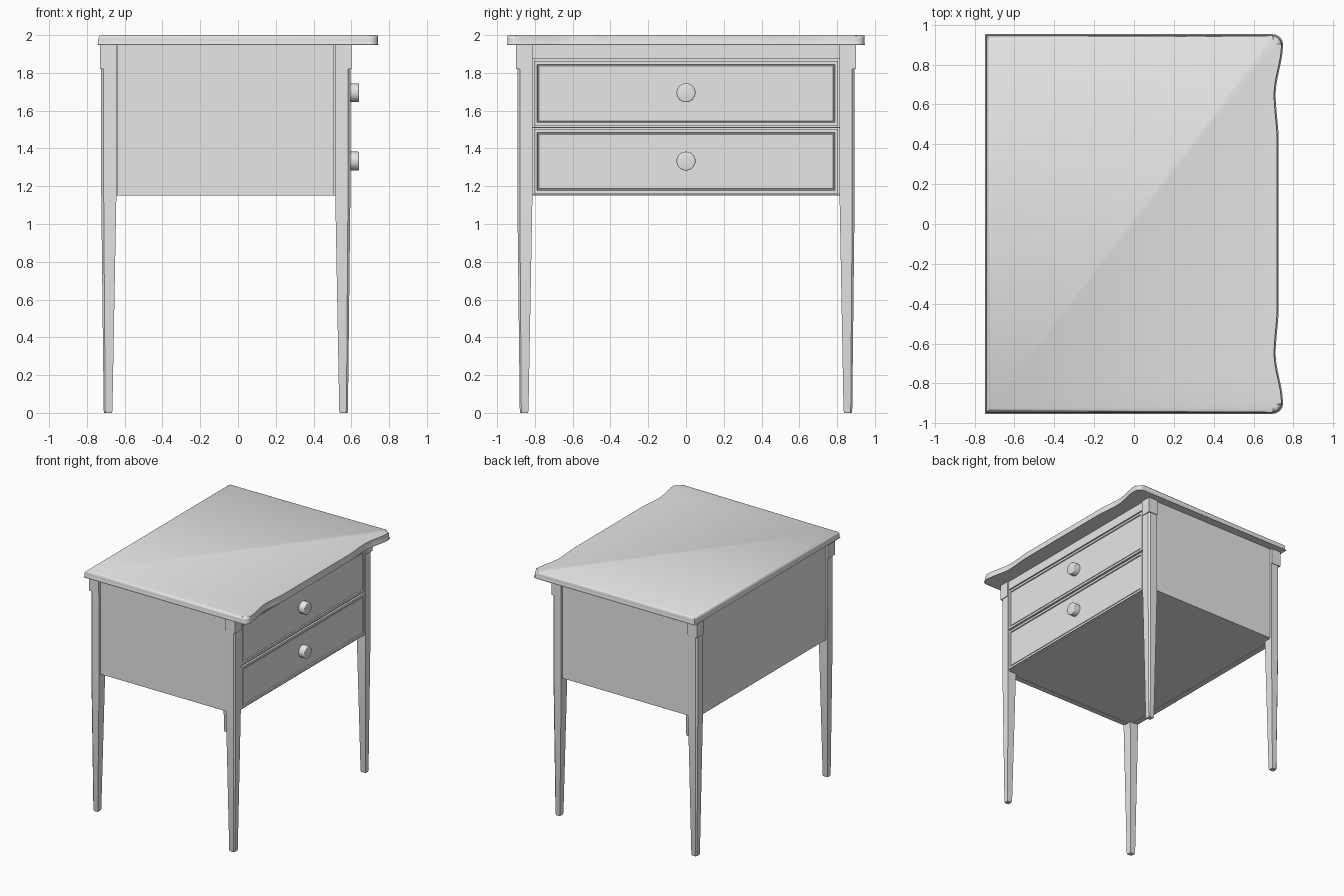
import bpy, bmesh, math
from mathutils import Matrix, Vector

if "Cube" in bpy.data.objects:
    bpy.data.objects.remove(bpy.data.objects["Cube"])

grey = bpy.data.materials.new("plain grey")
grey.use_nodes = True
grey.diffuse_color = (0.8, 0.8, 0.8, 1)
grey.node_tree.nodes["Principled BSDF"].inputs["Base Color"].default_value = (0.8, 0.8, 0.8, 1)


def finish(bm, name, angle=30):
    bmesh.ops.recalc_face_normals(bm, faces=bm.faces)
    mesh = bpy.data.meshes.new(name)
    bm.to_mesh(mesh)
    bm.free()
    mesh.materials.append(grey)
    ob = bpy.data.objects.new(name, mesh)
    bpy.context.collection.objects.link(ob)
    bpy.ops.object.select_all(action="DESELECT")
    ob.select_set(True)
    bpy.context.view_layer.objects.active = ob
    bpy.ops.object.shade_smooth_by_angle(angle=math.radians(angle))
    return ob


def add_box(bm, lo, hi):
    lo, hi = Vector(lo), Vector(hi)
    m = Matrix.Translation((lo + hi) / 2) @ Matrix.Diagonal((*(hi - lo), 1))
    return bmesh.ops.create_cube(bm, size=1, matrix=m)["verts"]


def box(name, lo, hi):
    bm = bmesh.new()
    add_box(bm, lo, hi)
    return finish(bm, name)


def loft(bm, rings):
    loops = [[bm.verts.new(p) for p in ring] for ring in rings]
    for a, b in zip(loops, loops[1:]):
        for i in range(len(a)):
            j = (i + 1) % len(a)
            bm.faces.new((a[i], a[j], b[j], b[i]))
    bm.faces.new(loops[0])
    bm.faces.new(loops[-1])


# Table top: straight back, wavy front edge, rounded front corners
def front_edge(y):
    keys = [(0, 0.718), (0.42, 0.718), (0.65, 0.703), (0.9, 0.74)]
    for (y0, x0), (y1, x1) in zip(keys, keys[1:]):
        if y <= y1:
            t = (y - y0) / (y1 - y0)
            return x0 + (x1 - x0) * t * t * (3 - 2 * t)


half = [(front_edge(y), y) for y in [0.42 + 0.03 * i for i in range(16)]]
half += [(0.695 + 0.045 * math.cos(a), 0.9 + 0.045 * math.sin(a))
         for a in [math.pi / 2 * i / 8 for i in range(9)]]
half.append((-0.74, 0.945))
outline = half + [(x, -y) for x, y in reversed(half)]
bm = bmesh.new()
loft(bm, [[(x, y, z) for x, y in outline] for z in (1.947, 2.0)])
for z, size, steps in ((2.0, 0.022, 5), (1.947, 0.008, 2)):
    rim = [e for e in bm.edges if all(abs(v.co.z - z) < 1e-4 for v in e.verts)]
    bmesh.ops.bevel(bm, geom=rim, offset=size, segments=steps, profile=0.5,
                    affect="EDGES", clamp_overlap=False)
finish(bm, "table_top", 40)


# Legs: square head, then a tapering shaft with a chamfered outer corner
def leg(name, cx, cy, sx, sy):
    bm = bmesh.new()
    add_box(bm, (cx - 0.043, cy - 0.043, 1.82), (cx + 0.043, cy + 0.043, 1.95))
    rings = []
    for z, inner, outer, cut in ((1.82, 0.043, 0.037, 0.013), (1.15, 0.043, 0.037, 0.013),
                                 (0.01, 0.022, 0.024, 0.008), (0, 0.019, 0.021, 0.008)):
        section = [(-inner, -inner), (outer, -inner), (outer, outer - cut),
                   (outer - cut, outer), (-inner, outer)]
        rings.append([(cx + sx * x, cy + sy * y, z) for x, y in section])
    loft(bm, rings)
    finish(bm, name, 20)


for end, cx, sx in (("front", 0.558, 1), ("back", -0.687, -1)):
    for side, sy in (("left", 1), ("right", -1)):
        leg(end + "_" + side + "_leg", cx, sy * 0.856, sx, sy)

# Case: core with side and back panels set between the legs
box("case_core", (-0.695, -0.865, 1.152), (0.575, 0.865, 1.95))
for side, s in (("left", 1), ("right", -1)):
    y0, y1 = sorted((s * 0.84, s * 0.885))
    box(side + "_side_panel", (-0.637, y0, 1.15), (0.508, y1, 1.948))
box("back_panel", (-0.715, -0.806, 1.15), (-0.67, 0.806, 1.948))
box("front_top_rail", (0.55, -0.812, 1.875), (0.592, 0.812, 1.948))
box("front_middle_rail", (0.55, -0.812, 1.507), (0.584, 0.812, 1.513))
box("front_bottom_rail", (0.55, -0.812, 1.15), (0.584, 0.812, 1.157))

# Drawers: framed, recessed fronts with round knobs
for label, z0, z1 in (("upper", 1.518, 1.864), ("lower", 1.16, 1.502)):
    bm = bmesh.new()
    add_box(bm, (0.55, -0.806, z0), (0.594, 0.806, z1))
    bm.normal_update()
    face = max(bm.faces, key=lambda f: f.calc_center_median().x)
    for width, depth in ((0.026, 0), (0.004, -0.008), (0.006, 0), (0.003, 0.003)):
        bmesh.ops.inset_region(bm, faces=[face], thickness=width, depth=depth)
    finish(bm, label + "_drawer_front", 20)

    bm = bmesh.new()
    knob_z = {"upper": 1.695, "lower": 1.333}[label]
    place = Matrix.Translation((0.61, 0, knob_z)) @ Matrix.Rotation(math.pi / 2, 4, "Y")
    bmesh.ops.create_cone(bm, cap_ends=True, segments=32, radius1=0.05, radius2=0.05,
                          depth=0.06, matrix=place)
    rim = [e for e in bm.edges if all(v.co.x > 0.63 for v in e.verts)]
    bmesh.ops.bevel(bm, geom=rim, offset=0.006, segments=3, profile=0.5, affect="EDGES")
    finish(bm, label + "_drawer_knob", 40)
